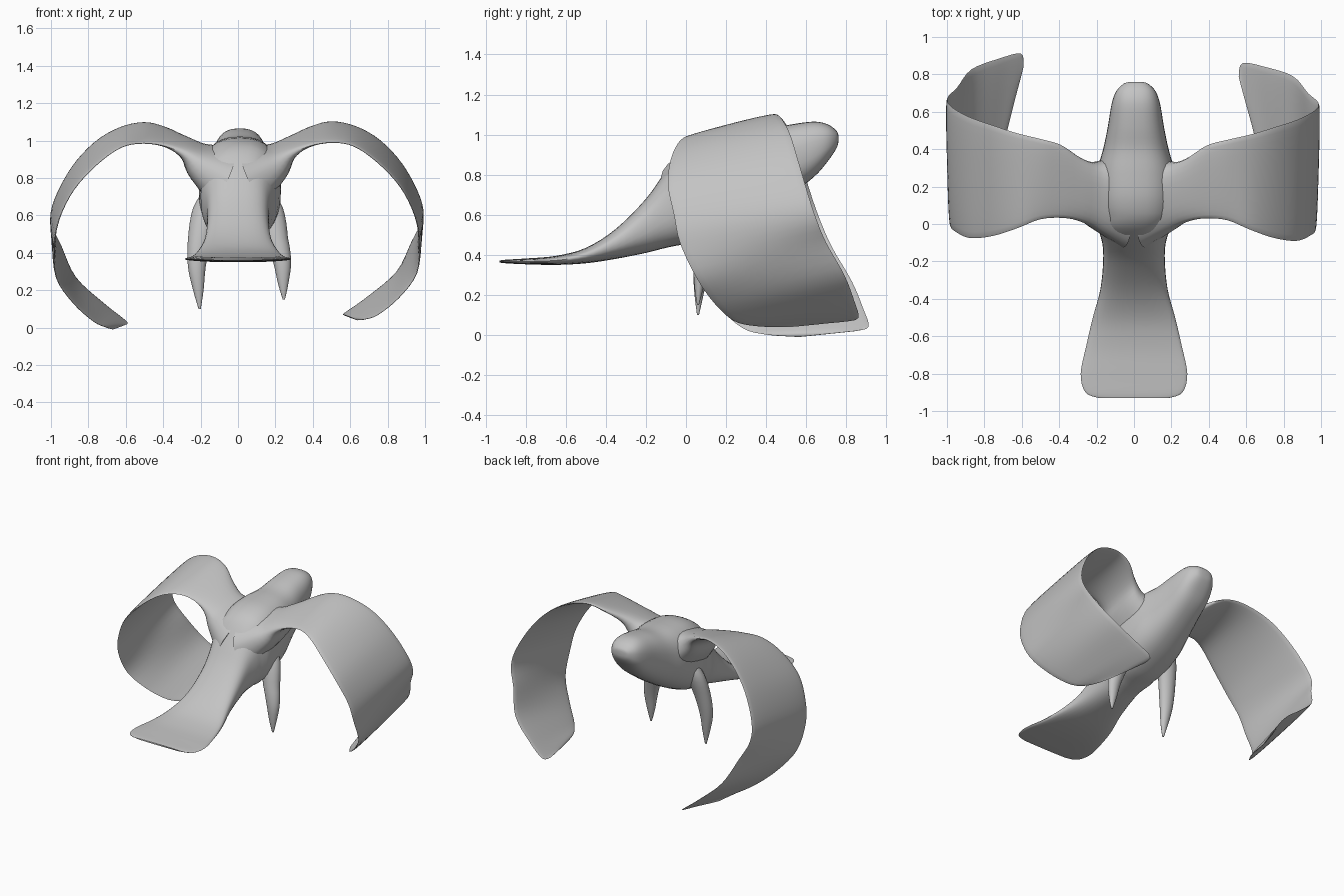
import bpy, bmesh, math
from mathutils import Vector

if "Cube" in bpy.data.objects:
    bpy.data.objects.remove(bpy.data.objects["Cube"])

grey = bpy.data.materials.new("plain grey")
grey.diffuse_color = (0.55, 0.55, 0.55, 1)
grey.use_nodes = True
grey.node_tree.nodes["Principled BSDF"].inputs["Base Color"].default_value = grey.diffuse_color


def refine(rows, steps):
    """Catmull-Rom interpolation of every column of a station table."""
    out = []
    for i in range(len(rows) - 1):
        p = [rows[max(0, min(len(rows) - 1, i + k))] for k in (-1, 0, 1, 2)]
        for s in range(steps):
            t = s / steps
            out.append([0.5 * (2 * b + (c - a) * t + (2 * a - 5 * b + 4 * c - d) * t * t
                               + (3 * b - a - 3 * c + d) * t ** 3) for a, b, c, d in zip(*p)])
    return out + [list(rows[-1])]


def loft(name, rings):
    """Skin a list of closed rings and cap both ends."""
    bm = bmesh.new()
    loops = [[bm.verts.new(v) for v in r] for r in rings]
    n = len(loops[0])
    for a, b in zip(loops, loops[1:]):
        for i in range(n):
            j = (i + 1) % n
            bm.faces.new((a[i], a[j], b[j], b[i]))
    bm.faces.new(loops[0])
    bm.faces.new(loops[-1])
    bmesh.ops.recalc_face_normals(bm, faces=bm.faces)
    mesh = bpy.data.meshes.new(name)
    bm.to_mesh(mesh)
    bm.free()
    ob = bpy.data.objects.new(name, mesh)
    bpy.context.collection.objects.link(ob)
    mesh.materials.append(grey)
    bpy.ops.object.select_all(action='DESELECT')
    ob.select_set(True)
    bpy.context.view_layer.objects.active = ob
    bpy.ops.object.shade_smooth_by_angle(angle=math.radians(50))
    return ob


def oval(n, power):
    """Unit superellipse points."""
    pts = []
    for i in range(n):
        a = 2 * math.pi * i / n
        c, s = math.cos(a), math.sin(a)
        pts.append((math.copysign(abs(c) ** power, c), math.copysign(abs(s) ** power, s)))
    return pts


# Body with flat fanned tail and blunt head: y, bottom, top, half width
body_rows = [
    (-.93, .362, .372, .19), (-.9, .358, .376, .26), (-.8, .353, .382, .285),
    (-.65, .35, .395, .255), (-.5, .358, .435, .22), (-.35, .38, .53, .18),
    (-.2, .41, .68, .165), (-.1, .435, .82, .17), (0, .455, .95, .2),
    (.12, .48, 1.005, .22), (.27, .545, 1.02, .21), (.4, .62, 1.025, .175),
    (.52, .70, 1.05, .15), (.64, .79, 1.065, .13), (.71, .87, 1.05, .105),
    (.75, .93, 1.02, .065), (.76, .96, 1.0, .03)]
loft("body", [[(0.01 * (y > 0) + u * w, y, (lo + hi) / 2 + v * (hi - lo) / 2)
               for u, v in oval(32, 0.8)]
              for y, lo, hi, w in refine(body_rows, 4)])

# Curled wings: trailing edge xyz, leading edge xyz, thickness
wing_rows = [
    (.08, -.12, .74, .08, .36, .88, .30), (.2, -.04, .84, .2, .33, .93, .19),
    (.28, .01, .92, .28, .35, 1.0, .09), (.38, .03, .97, .39, .42, 1.07, .04),
    (.5, .02, .99, .5, .45, 1.1, .025), (.62, -.03, .97, .63, .48, 1.075, .02),
    (.75, -.075, .88, .76, .52, 1.0, .02), (.87, -.09, .75, .88, .56, .87, .02),
    (.945, -.06, .6, .97, .61, .7, .02), (.97, -.03, .46, .985, .65, .58, .02),
    (.955, .05, .29, .93, .70, .46, .02), (.86, .14, .16, .85, .79, .30, .02),
    (.75, .24, .07, .70, .84, .17, .018), (.68, .35, .045, .58, .86, .085, .014),
    (.64, .5, .04, .56, .79, .07, .008)]
stations = refine(wing_rows, 4)


def wing(name, side, tip_shift):
    edges = []
    for k, r in enumerate(stations):
        move = Vector(tip_shift) * (k / (len(stations) - 1)) ** 2
        edges.append((Vector(r[:3]) + move, Vector(r[3:6]) + move, r[6]))
    rings = []
    for k, (trail, lead, thick) in enumerate(edges):
        a, b = edges[max(k - 1, 0)], edges[min(k + 1, len(edges) - 1)]
        span = (b[0] + b[1]) - (a[0] + a[1])
        normal = span.cross(lead - trail).normalized()
        ring = []
        for u, v in oval(24, 0.8):
            p = trail.lerp(lead, (u + 1) / 2) + normal * v * thick / 2
            ring.append((side * p.x, p.y, p.z))
        rings.append(ring)
    loft(name, rings)


wing("right_wing", 1, (0, 0, 0))
wing("left_wing", -1, (.03, .06, -.05))

# Tapered legs: x, y, z, radius
leg_rows = [(.205, .06, .10, .006), (.212, .065, .2, .028), (.22, .075, .33, .048),
            (.205, .10, .48, .062), (.17, .14, .64, .07), (.12, .17, .75, .05)]
for name, side, dx, lift in (("left_leg", -1, 0, 0), ("right_leg", 1, .04, .05)):
    rings = []
    for x, y, z, r in refine(leg_rows, 4):
        low = max(0, (.48 - z) / .38)  # the right foot sits further out and higher
        rings.append([(side * (x + dx * low) + u * r, y + v * r * .8, z + lift * low)
                      for u, v in oval(16, 1)])
    loft(name, rings)
